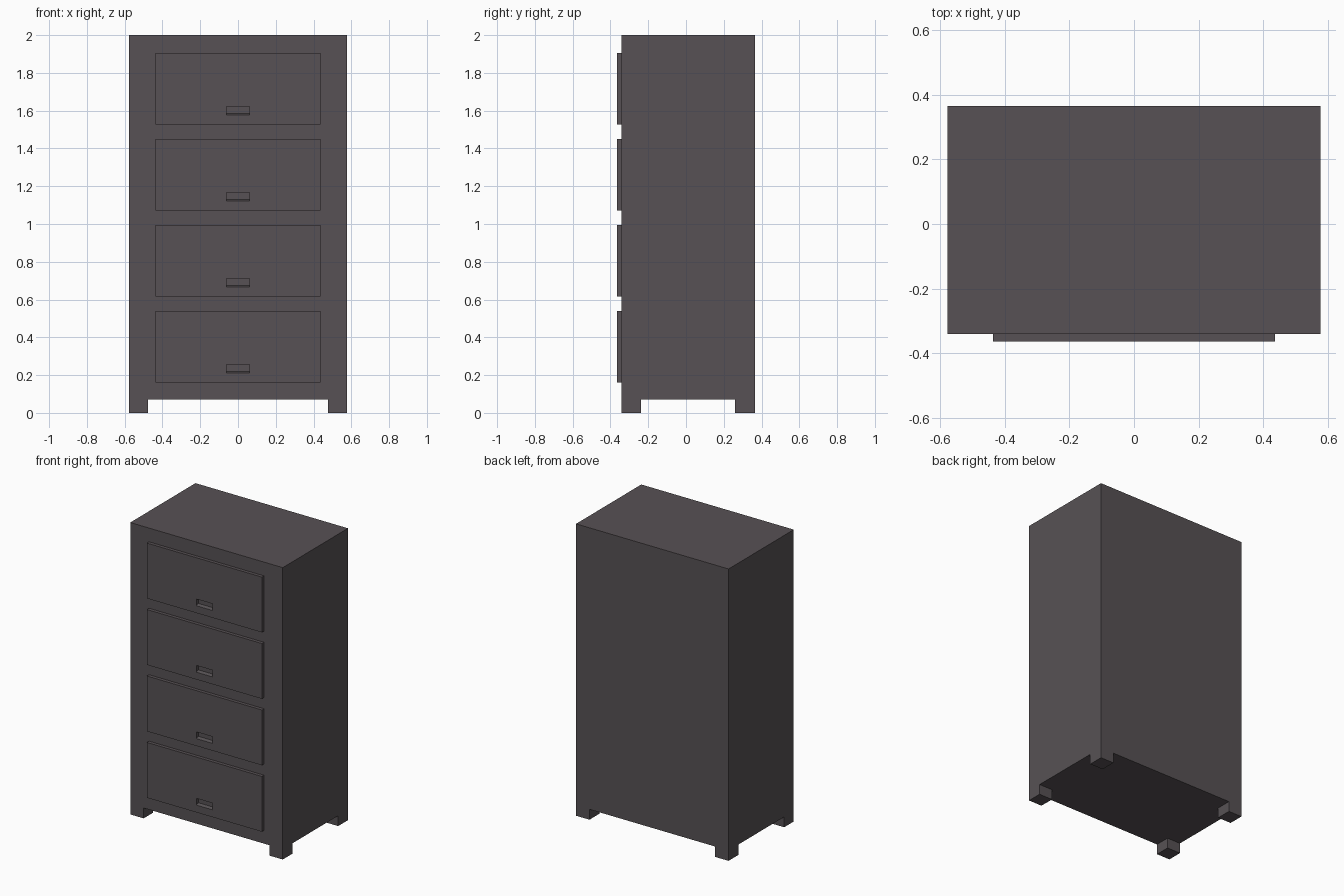
import bpy, bmesh

if "Cube" in bpy.data.objects:
    bpy.data.objects.remove(bpy.data.objects["Cube"])

# Single dark finish
finish = bpy.data.materials.new("dark charcoal")
finish.diffuse_color = (0.095, 0.083, 0.089, 1)
finish.use_nodes = True
finish.node_tree.nodes["Principled BSDF"].inputs["Base Color"].default_value = finish.diffuse_color


def prism(name, x0, x1, profile):
    """Extrude a (y, z) profile along x."""
    bm = bmesh.new()
    face = bm.faces.new([bm.verts.new((x0, y, z)) for y, z in profile])
    ext = bmesh.ops.extrude_face_region(bm, geom=[face])["geom"]
    bmesh.ops.translate(bm, vec=(x1 - x0, 0, 0),
                        verts=[v for v in ext if isinstance(v, bmesh.types.BMVert)])
    bmesh.ops.recalc_face_normals(bm, faces=bm.faces)
    mesh = bpy.data.meshes.new(name)
    bm.to_mesh(mesh)
    bm.free()
    mesh.materials.append(finish)
    obj = bpy.data.objects.new(name, mesh)
    bpy.context.collection.objects.link(obj)
    return obj


def box(name, x0, x1, y0, y1, z0, z1):
    return prism(name, x0, x1, [(y0, z0), (y1, z0), (y1, z1), (y0, z1)])


def cut(target, cutter):
    mod = target.modifiers.new("cut", 'BOOLEAN')
    mod.operation = 'DIFFERENCE'
    mod.solver = 'EXACT'
    mod.object = cutter
    cutter.hide_render = True
    cutter.hide_set(True)


# Cabinet body; two crossing slots underneath leave the four feet
W, FRONT, BACK = 0.578, -0.341, 0.365
body = box("cabinet_body", -W, W, FRONT, BACK, 0, 2)
cut(body, box("foot_slot_front_back", -0.476, 0.476, -1, 1, -0.1, 0.071))
cut(body, box("foot_slot_sides", -1, 1, -0.238, 0.259, -0.1, 0.071))

# Four drawer fronts, each with a finger recess that has a sloping floor
FACE = -0.364
for i in range(4):
    z = 0.161 + i * 0.4553
    drawer = box(f"drawer_front_{i + 1}", -0.436, 0.436, FACE, FRONT + 0.006, z, z + 0.379)
    back, out = FACE + 0.021, FACE - 0.02
    recess = prism(f"recess_cutter_{i + 1}", -0.061, 0.061,
                   [(out, z + 0.05), (FACE, z + 0.05), (back, z + 0.058),
                    (back, z + 0.096), (out, z + 0.096)])
    cut(drawer, recess)
    # same recess clears the body behind it
    cut(body, recess)
